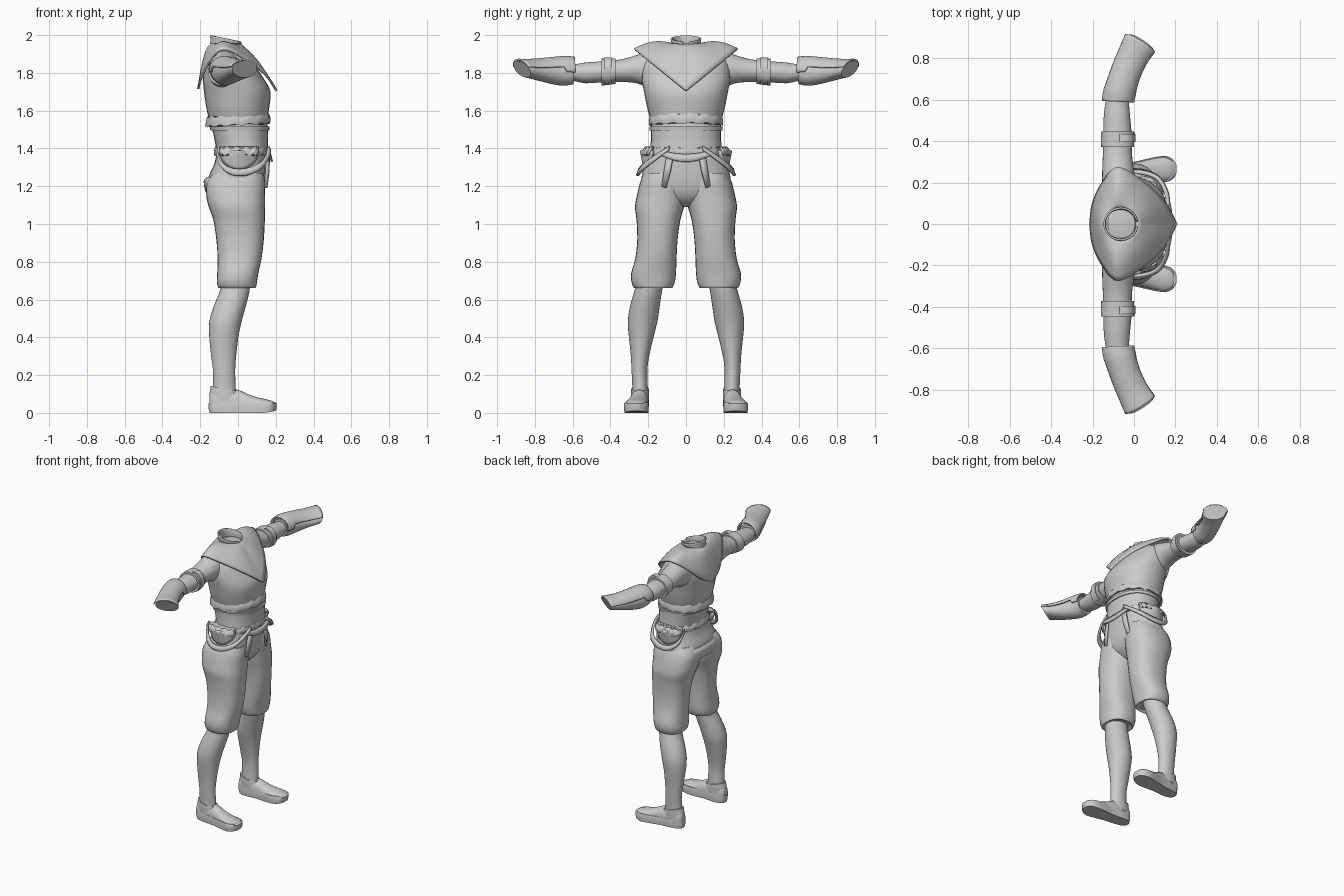
import bpy, bmesh, math
from mathutils import Vector

grey = bpy.data.materials.new("plain grey")
grey.diffuse_color = (0.6, 0.6, 0.6, 1)


def finish(name, bm, mirror=False, thick=0, angle=40):
    """Turn a bmesh into a smooth object, optionally thickened and mirrored across y."""
    bmesh.ops.recalc_face_normals(bm, faces=bm.faces)
    me = bpy.data.meshes.new(name)
    bm.to_mesh(me)
    bm.free()
    me.materials.append(grey)
    ob = bpy.data.objects.new(name, me)
    bpy.context.collection.objects.link(ob)
    if thick:
        m = ob.modifiers.new("thickness", 'SOLIDIFY')
        m.thickness, m.offset = thick, 0
    if mirror:
        ob.modifiers.new("mirror", 'MIRROR').use_axis = (False, True, False)
    bpy.ops.object.select_all(action='DESELECT')
    ob.select_set(True)
    bpy.context.view_layer.objects.active = ob
    bpy.ops.object.shade_smooth_by_angle(angle=math.radians(angle))
    return ob


def spline(rows, steps):
    """Catmull-Rom interpolation of rows of numbers."""
    out, n = [], len(rows)
    for i in range(n - 1):
        p = [rows[max(0, min(n - 1, i + k))] for k in (-1, 0, 1, 2)]
        for s in range(steps):
            t = s / steps
            out.append([0.5 * (2*b + (c-a)*t + (2*a-5*b+4*c-d)*t*t + (3*b-a-3*c+d)*t**3)
                        for a, b, c, d in zip(*p)])
    return out + [list(rows[-1])]


def skin(bm, rings, closed=True):
    vs = [[bm.verts.new(p) for p in r] for r in rings]
    n = len(vs[0])
    for a, b in zip(vs, vs[1:]):
        for i in range(n if closed else n - 1):
            j = (i + 1) % n
            bm.faces.new((a[i], a[j], b[j], b[i]))
    return vs


def loft(name, rows, axis='z', steps=3, seg=28, power=1.0, caps=True, wave=None, **kw):
    """Rows are (position, x0, x1, low, high[, shear x, shear z]) along z or y."""
    rings = []
    for r in spline(rows, steps):
        pos, x0, x1, lo, hi = r[:5]
        sx, sz = r[5:7] if len(r) > 5 else (0, 0)
        ring = []
        for k in range(seg):
            a = math.tau * k / seg
            c, s = [math.copysign(abs(f) ** power, f) for f in (math.cos(a), math.sin(a))]
            dx, dv = c * (x1 - x0) / 2, s * (hi - lo) / 2
            x, v = (x0 + x1) / 2 + dx, (lo + hi) / 2 + dv
            along = pos + sx * dx + sz * dv + (wave(a, pos) if wave else 0)
            ring.append((x, v, along) if axis == 'z' else (x, along, v))
        rings.append(ring)
    bm = bmesh.new()
    vs = skin(bm, rings)
    if caps:
        bm.faces.new(vs[0])
        bm.faces.new(vs[-1])
    return finish(name, bm, **kw)


def ribbon(name, pts, width, thick, mirror=True, steps=5):
    """Vertical band along a path; width tapers at the ends."""
    path = spline(pts, steps)
    rows = [[], []]
    for i, p in enumerate(path):
        w = width * (0.6 + 0.4 * math.sin(math.pi * i / (len(path) - 1)))
        out = Vector((p[0], p[1], 0)).normalized() * 0.006
        rows[0].append(Vector(p) + Vector((0, 0, w / 2)) - out)
        rows[1].append(Vector(p) - Vector((0, 0, w / 2)) + out)
    bm = bmesh.new()
    skin(bm, rows, closed=False)
    return finish(name, bm, mirror, thick)


# Torso and waist sash
loft("tunic_body", [(1.52, -.145, .155, -.175, .175), (1.60, -.165, .163, -.202, .202),
                    (1.70, -.18, .172, -.222, .222), (1.78, -.185, .13, -.235, .235),
                    (1.87, -.17, .07, -.22, .22), (1.92, -.14, .03, -.13, .13),
                    (1.94, -.12, .0, -.06, .06)], power=.9)
loft("waist_sash", [(1.38, -.118, .158, -.19, .19), (1.41, -.118, .16, -.188, .188),
                    (1.45, -.125, .158, -.186, .186), (1.51, -.138, .158, -.186, .186),
                    (1.54, -.145, .155, -.184, .184)], power=.88)
ruffle = lambda n, h: (lambda a, p: h * math.sin(n * a))
loft("chest_ruffle", [(1.525, -.172, .17, -.196, .196, .05, 0), (1.55, -.17, .172, -.196, .196, .05, 0),
                      (1.575, -.163, .162, -.19, .19, .05, 0)], seg=72, wave=ruffle(14, .005), power=.92)
loft("sash_lower_hem", [(1.365, -.125, .162, -.196, .196), (1.385, -.128, .165, -.197, .197),
                        (1.405, -.12, .16, -.19, .19)], seg=72, wave=ruffle(16, .006), power=.9)
loft("sash_upper_trim", [(1.495, -.146, .166, -.192, .192), (1.515, -.15, .168, -.194, .194)], power=.88)

# Breeches: hips plus two baggy legs
loft("breeches_hips", [(1.09, -.06, .06, -.05, .05), (1.13, -.12, .11, -.16, .16),
                       (1.18, -.155, .135, -.22, .22), (1.25, -.155, .145, -.235, .235),
                       (1.32, -.125, .147, -.212, .212), (1.39, -.112, .15, -.185, .185)], power=.85)
loft("breeches_leg", [(.675, -.075, .065, .09, .25), (.66, -.10, .092, .075, .272), (.69, -.112, .10, .06, .288),
                      (.74, -.11, .108, .053, .29), (.82, -.108, .125, .05, .268),
                      (.92, -.115, .137, .044, .258), (1.02, -.13, .142, .03, .262),
                      (1.09, -.155, .142, .01, .27), (1.15, -.168, .142, .0, .26),
                      (1.22, -.165, .144, .0, .243), (1.27, -.13, .135, .01, .22)],
     power=.85, mirror=True)
loft("seat_fold", [(1.17, -.172, -.02, -.18, .18), (1.225, -.182, -.02, -.17, .17),
                   (1.25, -.165, -.02, -.16, .16)], power=.8)

# Calves, shoe collars, shoes
loft("calf", [(.06, -.135, -.01, .20, .287), (.13, -.132, -.012, .202, .284), (.22, -.132, -.015, .205, .288),
              (.30, -.142, -.01, .195, .292), (.40, -.152, .002, .172, .302), (.48, -.152, .018, .152, .308),
              (.56, -.13, .04, .14, .297), (.64, -.098, .06, .128, .275), (.72, -.08, .07, .115, .255)],
     mirror=True)
loft("shoe_ankle_collar", [(.06, -.152, .02, .195, .292), (.105, -.15, .006, .195, .292, -.1, 0),
                           (.125, -.146, -.002, .197, .29, -.25, 0)], mirror=True)


def foot_outline(grow, z, top=None):
    """Shoe plan shape: narrow heel, broad rounded toe leaning outwards."""
    half = [(-.155, .012), (-.135, .036), (-.08, .047), (0, .048), (.07, .058), (.14, .064), (.185, .05), (.205, .018)]
    half = spline(half, 3)
    mid = lambda x: .243 + .022 * max(0, min(1, (x + .1) / .25))
    pts = [(x, mid(x) + w) for x, w in half] + [(x, mid(x) - w) for x, w in reversed(half)]
    cx, cy = .02, .255
    return [(cx + (x - cx) * grow, cy + (y - cy) * grow, z + (max(0, x - .12) ** 2 * 1.5 if z < .03 else 0))
            for x, y in pts]


bm = bmesh.new()
vs = skin(bm, [foot_outline(.97, 0), foot_outline(1, .02), foot_outline(1, .05), foot_outline(.96, .056)])
bm.faces.new(vs[0])
bm.faces.new(vs[-1])
finish("shoe_sole", bm, True)

# Upper is a run of arched cross-sections from heel to toe
arches = [(-.150, .10, .22, .268), (-.13, .125, .203, .285), (-.06, .125, .196, .292), (0, .122, .198, .297),
          (.05, .10, .202, .307), (.10, .083, .203, .319), (.15, .072, .205, .326), (.185, .062, .22, .313),
          (.2, .05, .25, .28)]
rings = []
for x, h, y0, y1 in spline(arches, 3):
    rings.append([(x, (y0 + y1) / 2 - math.cos(a) * (y1 - y0) / 2, .035 + (h - .035) * math.sin(a) ** .7)
                  for a in [math.pi * k / 14 for k in range(15)]])
bm = bmesh.new()
vs = skin(bm, rings, closed=False)
bm.faces.new(vs[0])
bm.faces.new(vs[-1])
finish("shoe_upper", bm, True)

# Arms, bands and gauntlets
loft("arm", [(.12, -.16, .02, 1.70, 1.92), (.20, -.155, .01, 1.72, 1.915), (.26, -.153, .0, 1.745, 1.895),
             (.34, -.15, -.01, 1.752, 1.872), (.44, -.148, -.012, 1.75, 1.862),
             (.53, -.145, -.02, 1.745, 1.855), (.60, -.135, -.025, 1.758, 1.845), (.66, -.12, -.02, 1.76, 1.85)],
     axis='y', mirror=True)
loft("upper_arm_band", [(.372, -.158, .0, 1.742, 1.876), (.41, -.16, .001, 1.737, 1.875),
                        (.447, -.16, .002, 1.732, 1.875)], axis='y', mirror=True, steps=1)
loft("arm_band_clasp", [(.395, -.10, .007, 1.745, 1.881), (.433, -.10, .008, 1.74, 1.881)],
     axis='y', mirror=True, steps=1)
loft("gauntlet", [(.598, -.142, -.015, 1.74, 1.862, -.1, 0), (.65, -.132, -.004, 1.732, 1.865, -.2, 0),
                  (.72, -.105, .018, 1.742, 1.862, -.35, .1), (.79, -.073, .05, 1.757, 1.86, -.5, .3),
                  (.83, -.052, .076, 1.767, 1.862, -.55, .45), (.868, -.03, .10, 1.775, 1.865, -.6, .55)],
     axis='y', mirror=True)

# Plate wrapped over the upper half of the gauntlet
plate = [(.59, -.150, -.004, 1.745, 1.88), (.64, -.142, .006, 1.745, 1.885), (.72, -.112, .026, 1.748, 1.878),
         (.80, -.075, .06, 1.757, 1.87), (.87, -.04, .10, 1.77, 1.87)]
rings = []
for i, (y, x0, x1, lo, hi) in enumerate(spline(plate, 4)):
    low = -.15 if i < 5 else .25
    ring = []
    for k in range(17):
        a = low + (math.pi - 2 * low) * k / 16
        dx, dz = math.cos(a) * (x1 - x0) / 2, math.sin(a) * (hi - lo) / 2
        ring.append(((x0 + x1) / 2 + dx, y - dx * min(.6, (y - .57) * 2) + dz * max(0, y - .7) * 2, (lo + hi) / 2 + dz))
    rings.append(ring)
bm = bmesh.new()
skin(bm, rings, closed=False)
finish("gauntlet_plate", bm, True, .01)

# Shoulder cape: neck ring out to a pointed rim
rim = spline([(.205, 0, 1.705), (.15, .10, 1.785), (.055, .195, 1.862), (-.075, .272, 1.925),
              (-.15, .20, 1.86), (-.197, .10, 1.765), (-.21, 0, 1.715)], 6)
rim += [[x, -y, z] for x, y, z in rim[-2:0:-1]]
rings = []
for t in [k / 8 for k in range(9)]:
    ring = []
    for x, y, z in rim:
        a = math.atan2(y, x + .065)
        nx, ny = -.065 + .075 * math.cos(a), .075 * math.sin(a)
        bulge = math.sin(math.pi * t) * (.02 + .035 * max(0, -math.cos(a)))
        ring.append((nx + (x - nx) * t, ny + (y - ny) * t, 1.952 + (z - 1.952) * t + bulge))
    rings.append(ring)
bm = bmesh.new()
skin(bm, rings)
finish("shoulder_cape", bm, thick=.012)

# Standing collar, open at the top, with a small throat notch
loft("collar", [(1.925, -.145, .012, -.076, .076, -.1, 0), (1.955, -.142, .014, -.073, .073, -.15, 0),
                (1.982, -.143, .016, -.077, .077, -.2, 0)], caps=False, thick=.009, seg=40,
     wave=lambda a, p: -.03 * max(0, 1 - abs(math.sin(a)) * 4) * (p > 1.96 and math.cos(a) > 0))
loft("neck_floor", [(1.925, -.14, .01, -.07, .07), (1.935, -.14, .01, -.07, .07)], steps=1)

# Hanging side loops, crescent pouches, front ties
ribbon("hip_loop", [(.165, .09, 1.40), (.155, .155, 1.355), (.115, .222, 1.305), (.04, .25, 1.275),
                    (-.04, .248, 1.28), (-.095, .215, 1.325), (-.115, .18, 1.40)], .035, .014)
rings = []
for t in [k / 6 for k in range(7)]:
    ring = []
    for k in range(15):
        a = math.pi * k / 14
        ring.append((.005 + .1 * t * math.cos(a), .235 - .02 * t - .04 * (t * math.cos(a)) ** 2,
                     1.39 - .1 * t * math.sin(a)))
    rings.append(ring)
bm = bmesh.new()
skin(bm, rings, closed=False)
bmesh.ops.remove_doubles(bm, verts=bm.verts, dist=1e-5)
finish("side_pouch", bm, True, .02)
loft("pouch_hem", [(1.365, -.09, .10, .17, .235), (1.385, -.1, .11, .16, .232), (1.405, -.1, .11, .15, .215)],
     seg=64, wave=ruffle(12, .006), mirror=True)

bm = bmesh.new()
skin(bm, [[(.163, .065, 1.375), (.155, .10, 1.375)], [(.162, .082, 1.28), (.152, .115, 1.285)],
          [(.15, .105, 1.19), (.142, .128, 1.2)]], closed=False)
finish("front_tie", bm, True, .012)
ribbon("front_sash_drape", [(.158, -.13, 1.375), (.172, -.06, 1.355), (.174, 0, 1.35), (.172, .06, 1.355),
                            (.158, .13, 1.375)], .04, .012, mirror=False)
